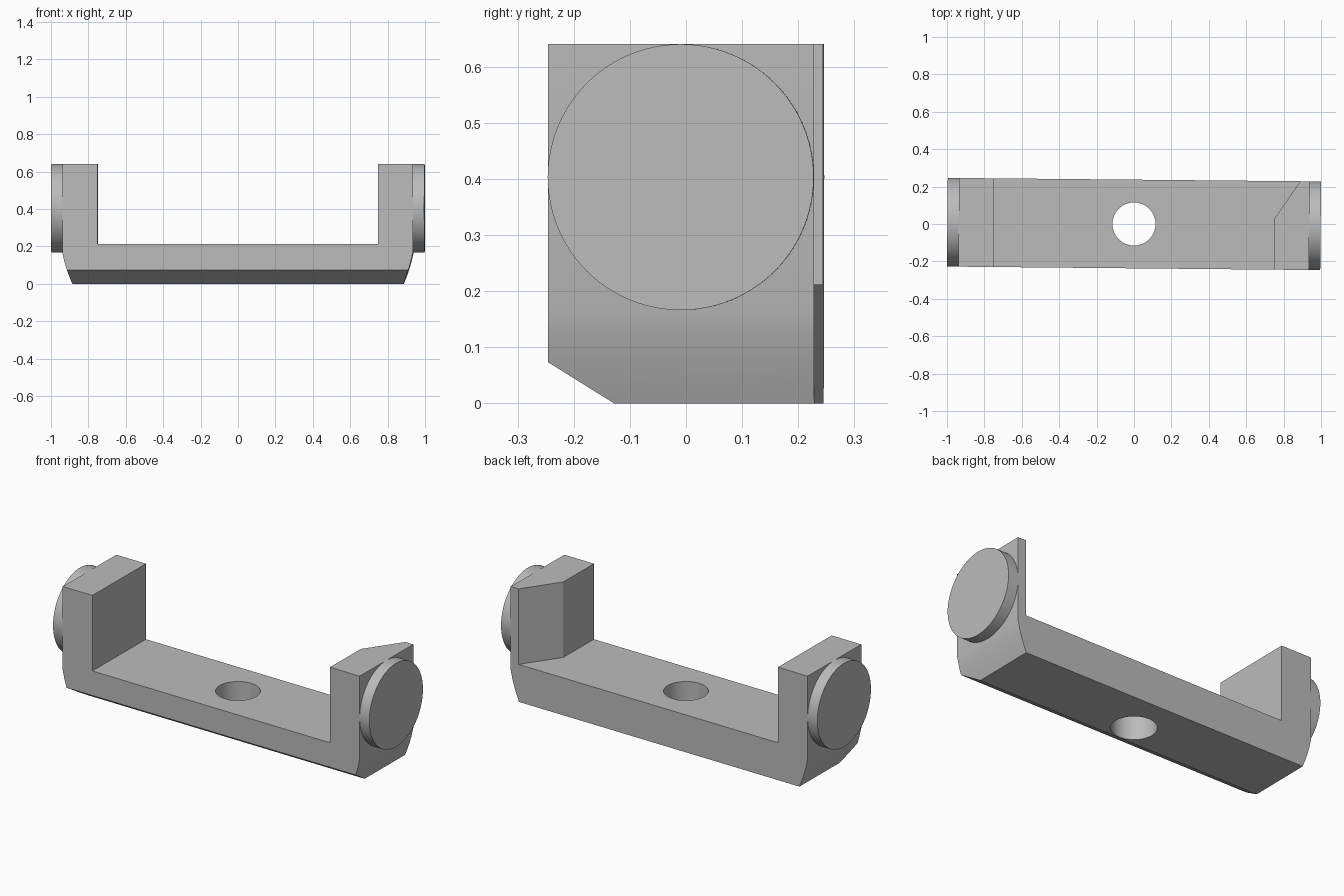
import bpy, bmesh, math
from mathutils import Vector

if "Cube" in bpy.data.objects:
    bpy.data.objects.remove(bpy.data.objects["Cube"])

TILT = -0.0095      # slight turn of the whole bracket about z
HALF = 0.237        # half depth of the bracket

grey = bpy.data.materials.new("light grey")
grey.use_nodes = True
grey.diffuse_color = (0.5, 0.5, 0.5, 1)
grey.node_tree.nodes["Principled BSDF"].inputs["Base Color"].default_value = (0.5, 0.5, 0.5, 1)


def add_object(name, bm):
    bmesh.ops.recalc_face_normals(bm, faces=bm.faces)
    mesh = bpy.data.meshes.new(name)
    bm.to_mesh(mesh)
    bm.free()
    mesh.materials.append(grey)
    ob = bpy.data.objects.new(name, mesh)
    bpy.context.collection.objects.link(ob)
    ob.rotation_euler.z = TILT
    return ob


def prism(points, direction):
    """Extrude a closed outline along a direction."""
    bm = bmesh.new()
    face = bm.faces.new([bm.verts.new(p) for p in points])
    new = bmesh.ops.extrude_face_region(bm, geom=[face])["geom"]
    bmesh.ops.translate(bm, vec=direction,
                        verts=[v for v in new if isinstance(v, bmesh.types.BMVert)])
    return bm


def cylinder(name, radius, depth, location, axis):
    bpy.ops.mesh.primitive_cylinder_add(vertices=96, radius=radius, depth=depth)
    ob = bpy.context.object
    ob.name = name
    ob.data.materials.append(grey)
    if axis == "X":
        ob.data.transform(Vector((1, 0, 0)).to_track_quat("Z", "Y").to_matrix().to_4x4())
    for v in ob.data.vertices:
        v.co += Vector(location)
    ob.rotation_euler.z = TILT
    return ob


def smooth(ob):
    bpy.ops.object.select_all(action="DESELECT")
    ob.select_set(True)
    bpy.context.view_layer.objects.active = ob
    bpy.ops.object.shade_smooth_by_angle(angle=math.radians(20))


# U-shaped bracket: half profile mirrored, lower ends gently rounded inward
half = [(0.885, 0), (0.901, 0.04), (0.915, 0.08), (0.927, 0.122), (0.937, 0.167),
        (0.937, 0.64), (0.75, 0.64), (0.75, 0.212)]
outline = half + [(-x, z) for x, z in reversed(half)]
bm = prism([(x, -HALF, z) for x, z in outline], (0, 2 * HALF, 0))

# Sloped front lower edge
low, high = Vector((0, -0.12, 0)), Vector((0, -HALF, 0.073))
normal = (high - low).cross(Vector((1, 0, 0))).normalized()
if normal.z > 0:
    normal = -normal
cut = bmesh.ops.bisect_plane(bm, geom=bm.verts[:] + bm.edges[:] + bm.faces[:],
                             plane_co=low, plane_no=normal, clear_outer=True)
rim = [e for e in cut["geom_cut"] if isinstance(e, bmesh.types.BMEdge)]
bmesh.ops.contextual_create(bm, geom=rim)
bracket = add_object("bracket", bm)

# Cutters: centre hole and the slanted relief on the left arm
hole = cylinder("hole_cutter", 0.115, 1, (0, 0, 0.1), "Z")
wedge = add_object("arm_relief_cutter", prism(
    [(0.70, 0.035, 0.212), (0.75, 0.035, 0.212), (0.887, HALF, 0.212),
     (0.92, 0.286, 0.212), (0.70, 0.286, 0.212)], (0, 0, 0.6)))
for cutter in (hole, wedge):
    mod = bracket.modifiers.new(cutter.name, "BOOLEAN")
    mod.operation = "DIFFERENCE"
    mod.solver = "EXACT"
    mod.object = cutter
    bpy.context.view_layer.objects.active = bracket
    bpy.ops.object.modifier_apply(modifier=mod.name)
    bpy.data.objects.remove(cutter)
smooth(bracket)

# Round pads on the outer face of each arm
for side, name in ((1, "left_pad"), (-1, "right_pad")):
    smooth(cylinder(name, HALF, 0.066, (side * 0.965, 0, 0.403), "X"))
